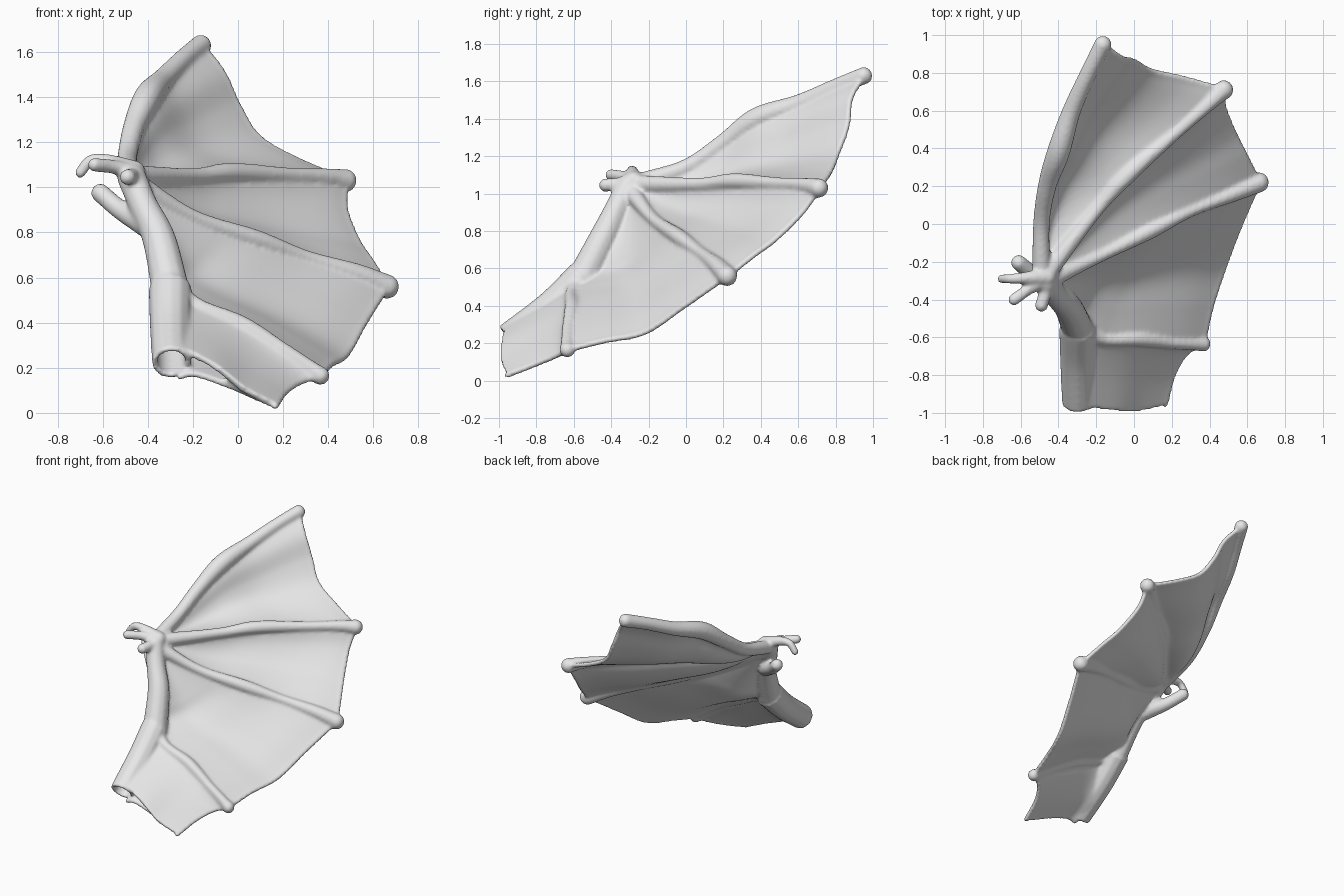
import bpy
import math
from mathutils import Vector as V

cube = bpy.data.objects.get("Cube")
if cube:
    bpy.data.objects.remove(cube)

skin = bpy.data.materials.new("grey skin")
skin.use_nodes = True
skin.diffuse_color = (0.8, 0.8, 0.8, 1)
skin.node_tree.nodes["Principled BSDF"].inputs["Base Color"].default_value = (0.8, 0.8, 0.8, 1)

UP = V((0.52, -0.5, 0.69)).normalized()   # upper side of the tilted wing
parts = []


def smooth_path(points, n=40):
    """Catmull-Rom path through 4D points (x, y, z, radius), evenly spaced."""
    p = [V(q) for q in points]
    p = [2 * p[0] - p[1]] + p + [2 * p[-1] - p[-2]]
    dense = []
    for a, b, c, d in zip(p, p[1:], p[2:], p[3:]):
        for i in range(20):
            t = i / 20
            dense.append(0.5 * (2 * b + (c - a) * t + (2 * a - 5 * b + 4 * c - d) * t * t
                                + (3 * b - a - 3 * c + d) * t ** 3))
    dense.append(p[-2])
    dist = [0]
    for a, b in zip(dense, dense[1:]):
        dist.append(dist[-1] + (b - a).length)
    out, k = [], 0
    for i in range(n + 1):
        s = dist[-1] * i / n
        while k < len(dist) - 2 and dist[k + 1] < s:
            k += 1
        out.append(dense[k].lerp(dense[k + 1], (s - dist[k]) / (dist[k + 1] - dist[k])))
    return out


def tube(name, path, caps=True):
    curve = bpy.data.curves.new(name, 'CURVE')
    curve.dimensions = '3D'
    curve.bevel_depth = 1
    curve.bevel_resolution = 4
    curve.use_fill_caps = caps
    spline = curve.splines.new('POLY')
    spline.points.add(len(path) - 1)
    for pt, q in zip(spline.points, path):
        pt.co = (*q[:3], 1)
        pt.radius = q[3]
    ob = bpy.data.objects.new(name, curve)
    bpy.context.collection.objects.link(ob)
    parts.append(ob)
    if caps:
        for q in (path[0], path[-1]):
            bpy.ops.mesh.primitive_uv_sphere_add(segments=20, ring_count=12, radius=q[3],
                                                 location=q[:3])
            parts.append(bpy.context.object)
    return ob


def thicken(ob, amount):
    mod = ob.modifiers.new("thickness", 'SOLIDIFY')
    mod.thickness = amount
    mod.offset = 0


def membrane(name, spar_a, spar_b, inner, outer, sag, n=40):
    """Skin stretched between four edge paths, hollowed away from the upper side."""
    a, b, c, d = ([V(q[:3]) for q in e] for e in (spar_a, spar_b, inner, outer))
    verts = []
    for i in range(n + 1):
        u = i / n
        for j in range(n + 1):
            v = j / n
            flat = (a[0] * (1 - u) + a[n] * u) * (1 - v) + (b[0] * (1 - u) + b[n] * u) * v
            p = a[i].lerp(b[i], v) + c[j].lerp(d[j], u) - flat
            verts.append(p - UP * sag * math.sin(math.pi * v) * math.sin(math.pi * u ** 0.8))
    w = n + 1
    faces = [(i * w + j, i * w + j + 1, i * w + w + j + 1, i * w + w + j)
             for i in range(n) for j in range(n)]
    mesh = bpy.data.meshes.new(name)
    mesh.from_pydata(verts, [], faces)
    ob = bpy.data.objects.new(name, mesh)
    bpy.context.collection.objects.link(ob)
    thicken(ob, 0.028)
    parts.append(ob)


# Long wing fingers, from wrist to tip
finger_1 = smooth_path([(-.49, -.25, 1.06, .05), (-.49, 0, 1.14, .045), (-.46, .2, 1.27, .05),
                        (-.40, .38, 1.40, .062), (-.33, .6, 1.48, .05), (-.24, .8, 1.57, .045),
                        (-.165, .95, 1.63, .047)])
finger_2 = smooth_path([(-.46, -.26, 1.05, .05), (-.2, .07, 1.05, .036), (-.03, .26, 1.065, .045),
                        (.22, .48, 1.055, .034), (.4, .64, 1.045, .04), (.475, .71, 1.03, .052)])
finger_3 = smooth_path([(-.46, -.3, 1.02, .05), (-.2, -.18, .87, .033), (.08, -.04, .77, .043),
                        (.3, .07, .69, .033), (.52, .16, .62, .045), (.66, .22, .56, .055)])
arm = smooth_path([(-.47, -.31, 1.04, .065), (-.42, -.37, .92, .065), (-.35, -.44, .77, .075),
                   (-.30, -.55, .55, .085)])
spur = smooth_path([(-.30, -.55, .55, .05), (-.17, -.61, .47, .035), (.02, -.61, .39, .04),
                    (.2, -.63, .28, .033), (.32, -.635, .20, .035), (.365, -.635, .165, .042)])
for name, path in (("first_finger", finger_1), ("second_finger", finger_2),
                   ("third_finger", finger_3), ("forearm", arm), ("elbow_spur", spur)):
    tube(name, path)

# Hollow shoulder stump
shoulder = smooth_path([(-.30, -.55, .55, .085), (-.30, -.72, .39, .08), (-.295, -.95, .22, .075)])
thicken(tube("shoulder", shoulder, caps=False), 0.024)

# Scalloped trailing edges, from tip to tip
E = 0.017
edge_12 = smooth_path([(*finger_1[-1][:3], E), (-.07, .88, 1.51, E), (.0, .86, 1.36, E),
                       (.09, .81, 1.22, E), (.26, .77, 1.12, E), (*finger_2[-1][:3], E)])
edge_23 = smooth_path([(*finger_2[-1][:3], E), (.475, .62, .90, E), (.53, .48, .76, E),
                       (.59, .36, .67, E), (*finger_3[-1][:3], E)])
edge_34 = smooth_path([(*finger_3[-1][:3], E), (.56, -.01, .40, E), (.48, -.22, .26, E),
                       (.41, -.43, .215, E), (*spur[-1][:3], E)])
edge_root = smooth_path([(*spur[-1][:3], E), (.28, -.68, .14, E), (.21, -.79, .095, E),
                         (.165, -.955, .03, E)])
for path in (edge_12, edge_23, edge_34, edge_root):
    tube("trailing_edge", path)


def chord(p, q):
    return smooth_path([p, q])


# Wing skin between the fingers
membrane("front_membrane", finger_1, finger_2, chord(finger_1[0], finger_2[0]), edge_12, 0.06)
membrane("middle_membrane", finger_2, finger_3, chord(finger_2[0], finger_3[0]), edge_23, 0.05)
arm_and_spur = smooth_path(arm[::8] + spur[8::8])
membrane("rear_membrane", finger_3, arm_and_spur, chord(finger_3[0], arm[0]), edge_34, 0.03)

# Upper and lower skin of the open shoulder end
rims = (((-.26, -.965, .285), (-.1, -.985, .2), (.03, -.985, .1)),
        ((-.27, -.95, .15), (-.19, -.95, .165), (-.04, -.95, .115)))
for rim, name in zip(rims, ("shoulder_upper_skin", "shoulder_lower_skin")):
    root = smooth_path([(*q, E) for q in rim] + [edge_root[-1]])
    side = smooth_path([spur[0], (-.28, -.74, rim[0][2] + .14, E), root[0]])
    membrane(name, side, edge_root, spur, root, 0.0)

# Small grasping digits at the wrist
digits = (((-.46, -.28, 1.07, .05), (-.56, -.285, 1.11, .035), (-.65, -.29, 1.12, .027),
           (-.70, -.29, 1.065, .025)),
          ((-.41, -.37, .84, .06), (-.52, -.28, .90, .045), (-.61, -.205, .975, .042)),
          ((-.46, -.29, 1.06, .045), (-.55, -.34, 1.09, .032), (-.635, -.4, 1.1, .032)),
          ((-.46, -.3, 1.04, .05), (-.475, -.38, 1.05, .035), (-.49, -.43, 1.045, .036)))
for d in digits:
    tube("digit", smooth_path(d, 16))

# Fuse all parts into one smooth skin
bpy.ops.object.select_all(action='DESELECT')
for ob in parts:
    ob.select_set(True)
bpy.context.view_layer.objects.active = parts[0]
bpy.ops.object.convert(target='MESH')
bpy.ops.object.join()
wing = bpy.context.object
wing.name = "wing"
wing.data.materials.clear()
wing.data.materials.append(skin)
fuse = wing.modifiers.new("fuse", 'REMESH')
fuse.mode = 'VOXEL'
fuse.voxel_size = 0.011
fuse.use_smooth_shade = True
relax = wing.modifiers.new("relax", 'SMOOTH')
relax.factor = 0.5
relax.iterations = 6
